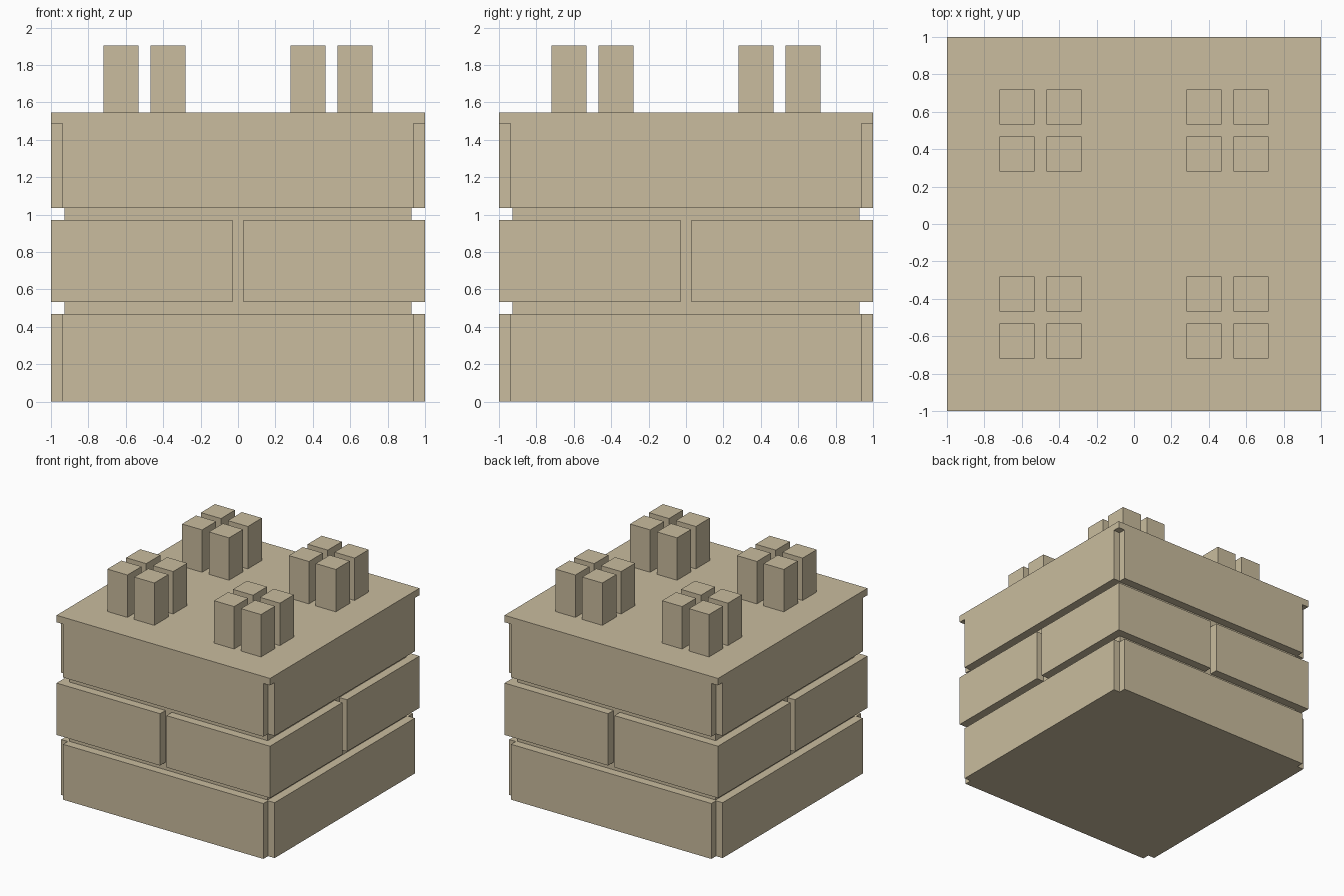
import bpy
import bmesh
from mathutils import Matrix

if "Cube" in bpy.data.objects:
    bpy.data.objects.remove(bpy.data.objects["Cube"])

stone = bpy.data.materials.new("sandstone")
stone.diffuse_color = (0.585, 0.503, 0.342, 1.0)
stone.use_nodes = True
stone.node_tree.nodes["Principled BSDF"].inputs["Base Color"].default_value = stone.diffuse_color


def boxes(name, bounds):
    """One object made of boxes given as (x0, x1, y0, y1, z0, z1)."""
    bm = bmesh.new()
    for x0, x1, y0, y1, z0, z1 in bounds:
        m = Matrix.Translation(((x0 + x1) / 2, (y0 + y1) / 2, (z0 + z1) / 2))
        m = m @ Matrix.Diagonal((x1 - x0, y1 - y0, z1 - z0, 1))
        bmesh.ops.create_cube(bm, size=1, matrix=m)
    mesh = bpy.data.meshes.new(name)
    bm.to_mesh(mesh)
    bm.free()
    mesh.materials.append(stone)
    ob = bpy.data.objects.new(name, mesh)
    bpy.context.collection.objects.link(ob)
    return ob


def cut(ob, bounds):
    """Subtract separate boxes from an object and apply the result."""
    cutter = boxes("joint_cutter", bounds)
    cutter.hide_render = True
    mod = ob.modifiers.new("joints", 'BOOLEAN')
    mod.operation = 'DIFFERENCE'
    mod.solver = 'EXACT'
    mod.object = cutter
    bpy.context.view_layer.objects.active = ob
    bpy.ops.object.modifier_apply(modifier=mod.name)
    bpy.data.objects.remove(cutter, do_unlink=True)


def span(s, a, b):
    return (a, b) if s > 0 else (-b, -a)


def corner_joints(z0, z1):
    return [(*span(sx, 0.938, 1.1), *span(sy, 0.938, 1.1), z0, z1)
            for sx in (-1, 1) for sy in (-1, 1)]


def middle_joints(z0, z1):
    g, d = 0.03, 0.928
    out = []
    for s in (-1, 1):
        out.append((-g, g, *span(s, d, 1.1), z0, z1))
        out.append((*span(s, d, 1.1), -g, g, z0, z1))
    return out


# Three courses of blocks with vertical joints
lower = boxes("lower_course", [(-1, 1, -1, 1, 0, 0.469)])
cut(lower, corner_joints(-0.1, 0.6))
middle = boxes("middle_course", [(-1, 1, -1, 1, 0.532, 0.971)])
cut(middle, middle_joints(0.4, 1.1))
upper = boxes("upper_course", [(-1, 1, -1, 1, 1.035, 1.545)])
cut(upper, corner_joints(0.9, 1.486))

# Recessed mortar beds between the courses
c = 0.928
boxes("lower_mortar_bed", [(-c, c, -c, c, 0.469, 0.532)])
boxes("upper_mortar_bed", [(-c, c, -c, c, 0.971, 1.035)])

# Four clusters of four square pegs on top
for cx in (-0.5, 0.5):
    for cy in (-0.5, 0.5):
        name = ("back" if cy > 0 else "front") + ("_right" if cx > 0 else "_left") + "_pegs"
        boxes(name, [(cx + ax, cx + ax + 0.188, cy + ay, cy + ay + 0.188, 1.545, 1.904)
                     for ax in (-0.22, 0.032) for ay in (-0.22, 0.032)])
